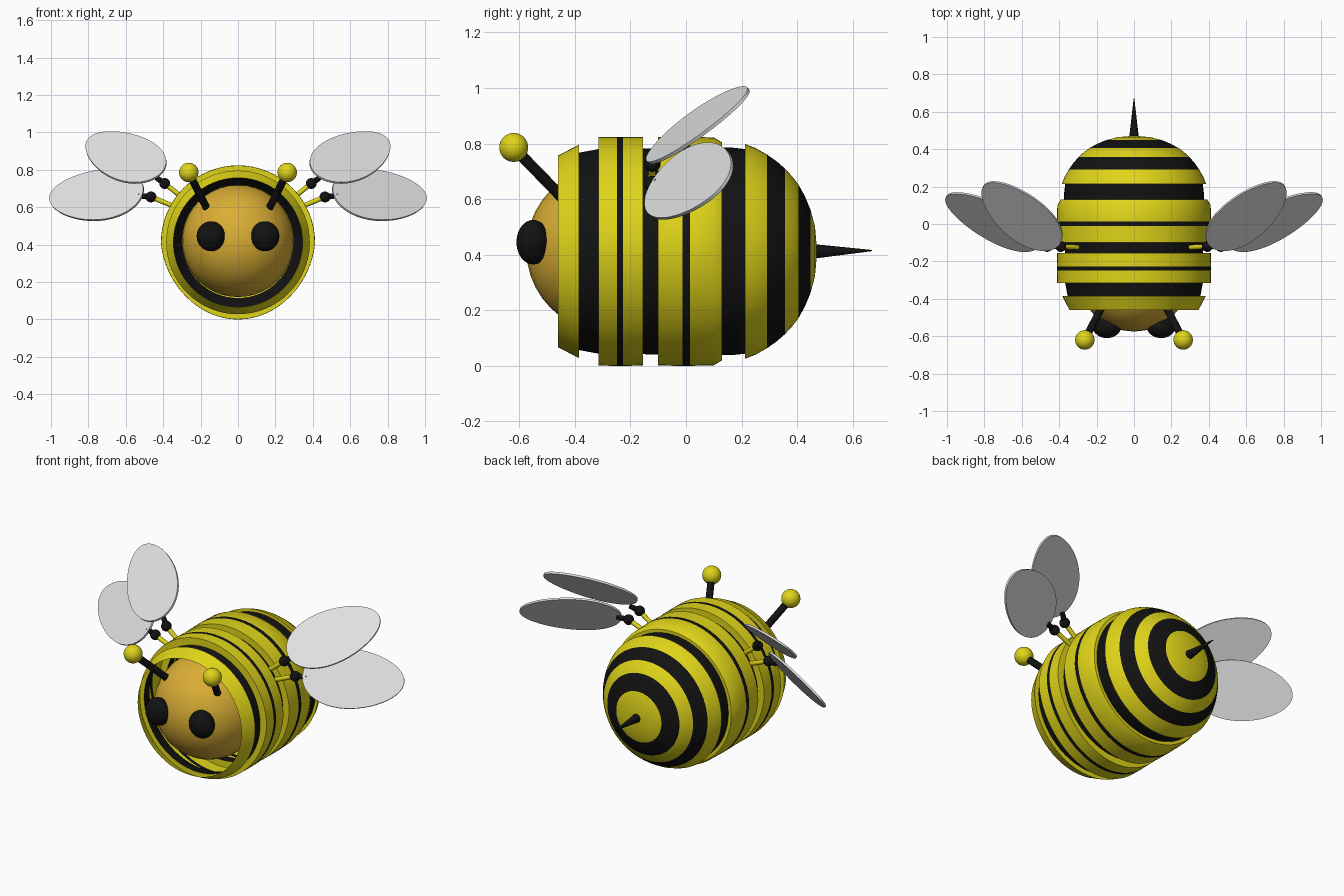
import bpy, bmesh, math
from mathutils import Vector, Matrix

if "Cube" in bpy.data.objects:
    bpy.data.objects.remove(bpy.data.objects["Cube"])


def material(name, rgb):
    m = bpy.data.materials.new(name)
    m.diffuse_color = (*rgb, 1)
    m.use_nodes = True
    m.node_tree.nodes["Principled BSDF"].inputs["Base Color"].default_value = m.diffuse_color
    return m


YELLOW = material("yellow", (0.74, 0.66, 0.01))
BLACK = material("black", (0.006, 0.006, 0.006))
FACE = material("golden orange", (0.70, 0.42, 0.035))
WING = material("pale grey", (0.75, 0.75, 0.75))


def finish(name, bm, mats, angle=35):
    me = bpy.data.meshes.new(name)
    bm.to_mesh(me)
    bm.free()
    ob = bpy.data.objects.new(name, me)
    bpy.context.collection.objects.link(ob)
    for m in mats:
        me.materials.append(m)
    bpy.ops.object.select_all(action='DESELECT')
    ob.select_set(True)
    bpy.context.view_layer.objects.active = ob
    bpy.ops.object.shade_smooth_by_angle(angle=math.radians(angle))
    return ob


def ball(name, centre, radii, mat):
    bm = bmesh.new()
    bmesh.ops.create_uvsphere(bm, u_segments=32, v_segments=20, radius=1)
    bmesh.ops.scale(bm, vec=radii, verts=bm.verts)
    bmesh.ops.translate(bm, vec=centre, verts=bm.verts)
    return finish(name, bm, [mat])


def rod(name, a, b, r1, r2, mat):
    a, b = Vector(a), Vector(b)
    d = b - a
    rot = d.to_track_quat('Z', 'Y').to_matrix().to_4x4()
    bm = bmesh.new()
    bmesh.ops.create_cone(bm, cap_ends=True, segments=20, radius1=r1, radius2=r2,
                          depth=d.length, matrix=Matrix.Translation((a + b) / 2) @ rot)
    return finish(name, bm, [mat])


# Striped hollow body: one turned shell, open at the front
Y, K = 0, 1
CZ = 0.412
profile = [  # (y, radius, colour of the strip up to the next point)
    (-0.46, 0.345, Y), (-0.385, 0.384, Y), (-0.385, 0.355, K), (-0.315, 0.368, Y),
    (-0.315, 0.411, Y), (-0.248, 0.412, K), (-0.226, 0.412, Y), (-0.155, 0.411, Y),
    (-0.155, 0.370, K), (-0.10, 0.371, Y), (-0.10, 0.411, Y), (-0.012, 0.412, K),
    (0.014, 0.412, Y), (0.10, 0.410, Y), (0.13, 0.392, Y), (0.13, 0.373, K),
    (0.17, 0.373, K), (0.213, 0.368, Y), (0.213, 0.386, Y), (0.25, 0.372, Y),
    (0.292, 0.348, K), (0.325, 0.325, K), (0.357, 0.297, Y), (0.382, 0.27, Y),
    (0.405, 0.24, K), (0.428, 0.198, K), (0.448, 0.15, Y), (0.464, 0.09, Y),
    (0.472, 0.0, Y)]
SEG = 64
bm = bmesh.new()
rings = []
for y, r, _ in profile:
    if r == 0:
        rings.append([bm.verts.new((0, y, CZ))] * SEG)
        continue
    ring = []
    for i in range(SEG):
        t = 2 * math.pi * i / SEG
        # raised bands narrow slightly toward the belly
        taper = 1 + 0.07 * min(0, math.sin(t)) if r > 0.4 else 1
        ring.append(bm.verts.new((r * math.cos(t) * taper, y, CZ + r * math.sin(t))))
    rings.append(ring)
for (p, q, row) in zip(rings, rings[1:], profile):
    for i in range(SEG):
        j = (i + 1) % SEG
        vs = [p[i], p[j], q[j], q[i]]
        if q[i] is q[j]:
            vs.pop()
        bm.faces.new(vs).material_index = row[2]
bmesh.ops.recalc_face_normals(bm, faces=bm.faces)
finish("striped_body", bm, [YELLOW, BLACK])

# Head and stinger
ball("head", (0, -0.275, 0.42), (0.3, 0.3, 0.3), FACE)
rod("stinger", (0, 0.46, CZ), (0, 0.67, 0.415), 0.026, 0.002, BLACK)


def wing(name, centre, along, normal, a, b, thick=0.012):
    """Flat petal plate, slightly narrower toward its tip."""
    n = Vector(normal).normalized()
    u = Vector(along)
    u = (u - n * u.dot(n)).normalized()
    v = n.cross(u)
    c = Vector(centre)
    bm = bmesh.new()
    count = 48
    loops = []
    for h in (-thick / 2, thick / 2):
        loop = []
        for i in range(count):
            t = 2 * math.pi * i / count
            w = b * math.sin(t) * (1 - 0.13 * math.cos(t))
            loop.append(bm.verts.new(c + u * a * math.cos(t) + v * w + n * h))
        loops.append(loop)
    bm.faces.new(loops[0])
    bm.faces.new(loops[1])
    for i in range(count):
        j = (i + 1) % count
        bm.faces.new((loops[0][i], loops[0][j], loops[1][j], loops[1][i]))
    bmesh.ops.recalc_face_normals(bm, faces=bm.faces)
    return finish(name, bm, [WING])


for s, side in ((-1, "left"), (1, "right")):
    # Eyes and antennae
    ball(f"{side}_eye", (s * 0.145, -0.55, 0.445), (0.076, 0.06, 0.08), BLACK)
    rod(f"{side}_antenna_stalk", (s * 0.165, -0.43, 0.59), (s * 0.258, -0.61, 0.775),
        0.02, 0.02, BLACK)
    ball(f"{side}_antenna_tip", (s * 0.263, -0.62, 0.786), (0.052,) * 3, YELLOW)

    # Wings
    wing(f"{side}_upper_wing", (s * 0.605, 0.045, 0.872), (s * 0.707, 0.52, 0.47),
         (s * 0.22, -0.66, 0.72), 0.272, 0.157)
    wing(f"{side}_lower_wing", (s * 0.757, 0.015, 0.665), (s * 0.88, 0.47, -0.01),
         (s * 0.385, -0.72, 0.58), 0.28, 0.165)

    # Wing joints: yellow rod, black ball, black stub
    for level, root, knob, end in (
            ("upper", (0.30, -0.125, 0.655), (0.392, -0.12, 0.727), (0.435, -0.088, 0.757)),
            ("lower", (0.33, -0.125, 0.60), (0.465, -0.12, 0.655), (0.53, -0.10, 0.662))):
        root, knob, end = [(s * p[0], p[1], p[2]) for p in (root, knob, end)]
        rod(f"{side}_{level}_wing_rod", root, knob, 0.013, 0.013, YELLOW)
        ball(f"{side}_{level}_wing_joint", knob, (0.029,) * 3, BLACK)
        rod(f"{side}_{level}_wing_stub", knob, end, 0.016, 0.014, BLACK)
